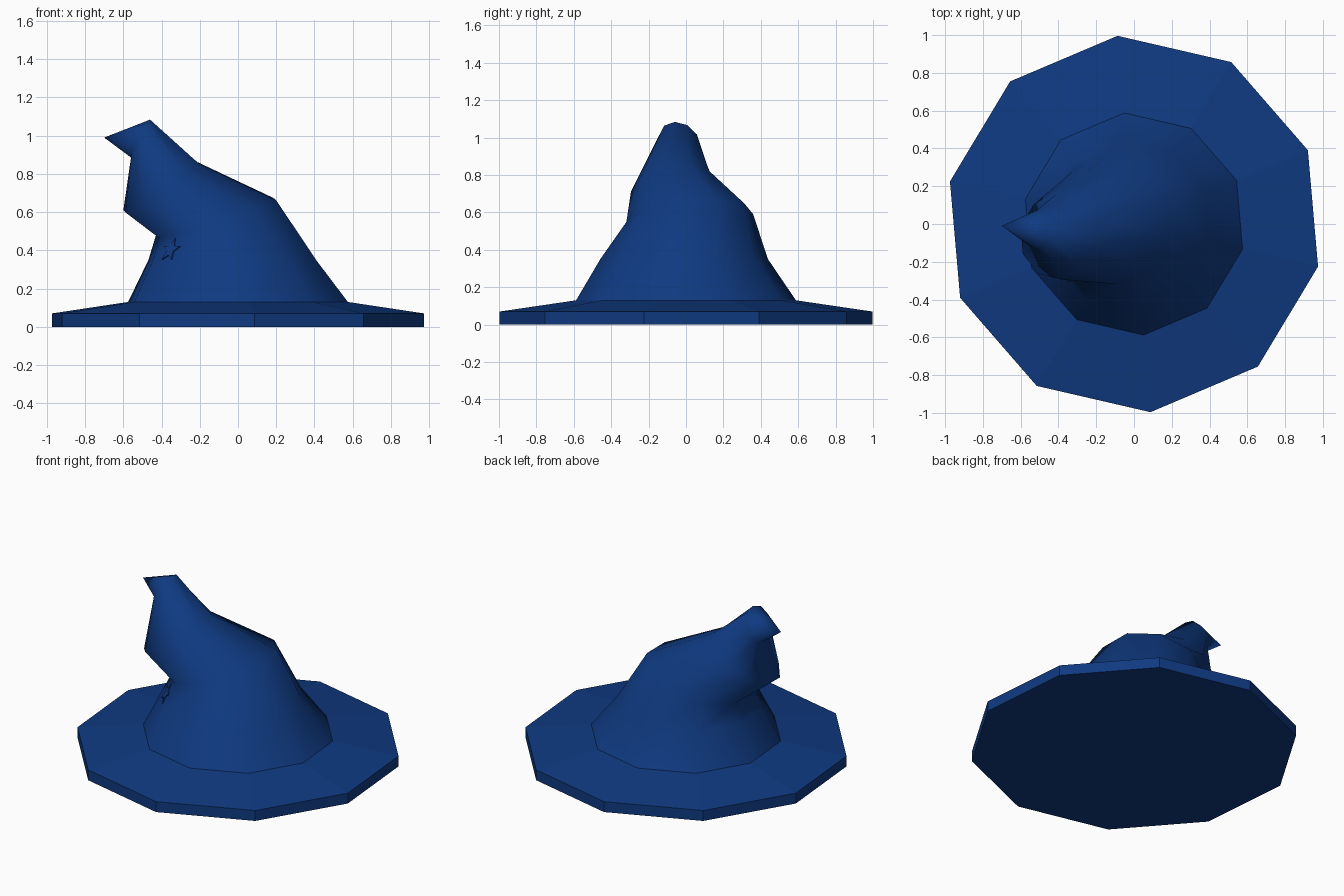
import bpy, bmesh, math
from math import cos, sin, radians
from mathutils import Vector
from mathutils.bvhtree import BVHTree

cube = bpy.data.objects.get("Cube")
if cube:
    bpy.data.objects.remove(cube, do_unlink=True)

SIDES = 10
ANGLES = [radians(95 + 36 * i) for i in range(SIDES)]

blue = bpy.data.materials.new("deep blue felt")
blue.use_nodes = True
COLOUR = (0.0048, 0.042, 0.22, 1)
blue.diffuse_color = COLOUR
blue.node_tree.nodes["Principled BSDF"].inputs["Base Color"].default_value = COLOUR


def add_ring(bm, centre, u, v):
    """Ten-sided ellipse spanned by the half axes u and v."""
    c, u, v = Vector(centre), Vector(u), Vector(v)
    return [bm.verts.new(c + u * cos(a) + v * sin(a)) for a in ANGLES]


def bridge(bm, lower, upper):
    for i in range(SIDES):
        j = (i + 1) % SIDES
        bm.faces.new((lower[i], lower[j], upper[j], upper[i]))


def finish(bm, name):
    bmesh.ops.recalc_face_normals(bm, faces=bm.faces)
    mesh = bpy.data.meshes.new(name)
    bm.to_mesh(mesh)
    obj = bpy.data.objects.new(name, mesh)
    bpy.context.collection.objects.link(obj)
    mesh.materials.append(blue)
    return obj


# Brim: flat-faced disc with a sloping top
bm = bmesh.new()
rings = [add_ring(bm, (0, 0, z), (r, 0, 0), (0, r, 0))
         for r, z in ((1, 0), (1, 0.07), (0.59, 0.13))]
for lower, upper in zip(rings, rings[1:]):
    bridge(bm, lower, upper)
bm.faces.new(rings[0])
bm.faces.new(rings[-1])
finish(bm, "brim")

# Crown: tilted rings that slump sideways to a bent tip
bm = bmesh.new()
rings = [add_ring(bm, *ring) for ring in (
    ((0, 0, 0.13), (0.59, 0, 0), (0, 0.59, 0)),
    ((-0.03, -0.01, 0.35), (0.45, 0, 0), (0, 0.45, 0)),
    ((-0.115, 0.02, 0.57), (0.323, 0, 0.102), (0, 0.34, 0.03)),
    ((-0.40, -0.07, 0.73), (0.205, 0, 0.13), (0, 0.225, 0.03)),
    ((-0.51, -0.035, 0.985), (0.051, 0, 0.097), (0, 0.108, -0.02)),
)]
for lower, upper in zip(rings, rings[1:]):
    bridge(bm, lower, upper)
tip = bm.verts.new((-0.70, -0.01, 0.99))
for i in range(SIDES):
    bm.faces.new((rings[-1][i], rings[-1][(i + 1) % SIDES], tip))
bmesh.ops.recalc_face_normals(bm, faces=bm.faces)
surface = BVHTree.FromBMesh(bm)
crown = finish(bm, "crown")
for face in crown.data.polygons:
    face.use_smooth = True

# Small star patch lying on the front of the crown
hit, normal, _, _ = surface.ray_cast(Vector((-0.35, -2, 0.40)), Vector((0, 1, 0)))
across = Vector((0, 0, 1)).cross(normal).normalized()
up = normal.cross(across)
bm = bmesh.new()
points = []
for i in range(10):
    a = radians(90 + 36 * i)
    r = 0.07 if i % 2 == 0 else 0.03
    points.append(bm.verts.new(hit + across * r * cos(a) + up * r * sin(a)))
star = bm.faces.new(points)
extruded = bmesh.ops.extrude_face_region(bm, geom=[star])
bmesh.ops.translate(bm, vec=normal * 0.006,
                    verts=[g for g in extruded["geom"] if isinstance(g, bmesh.types.BMVert)])
finish(bm, "star_patch")
